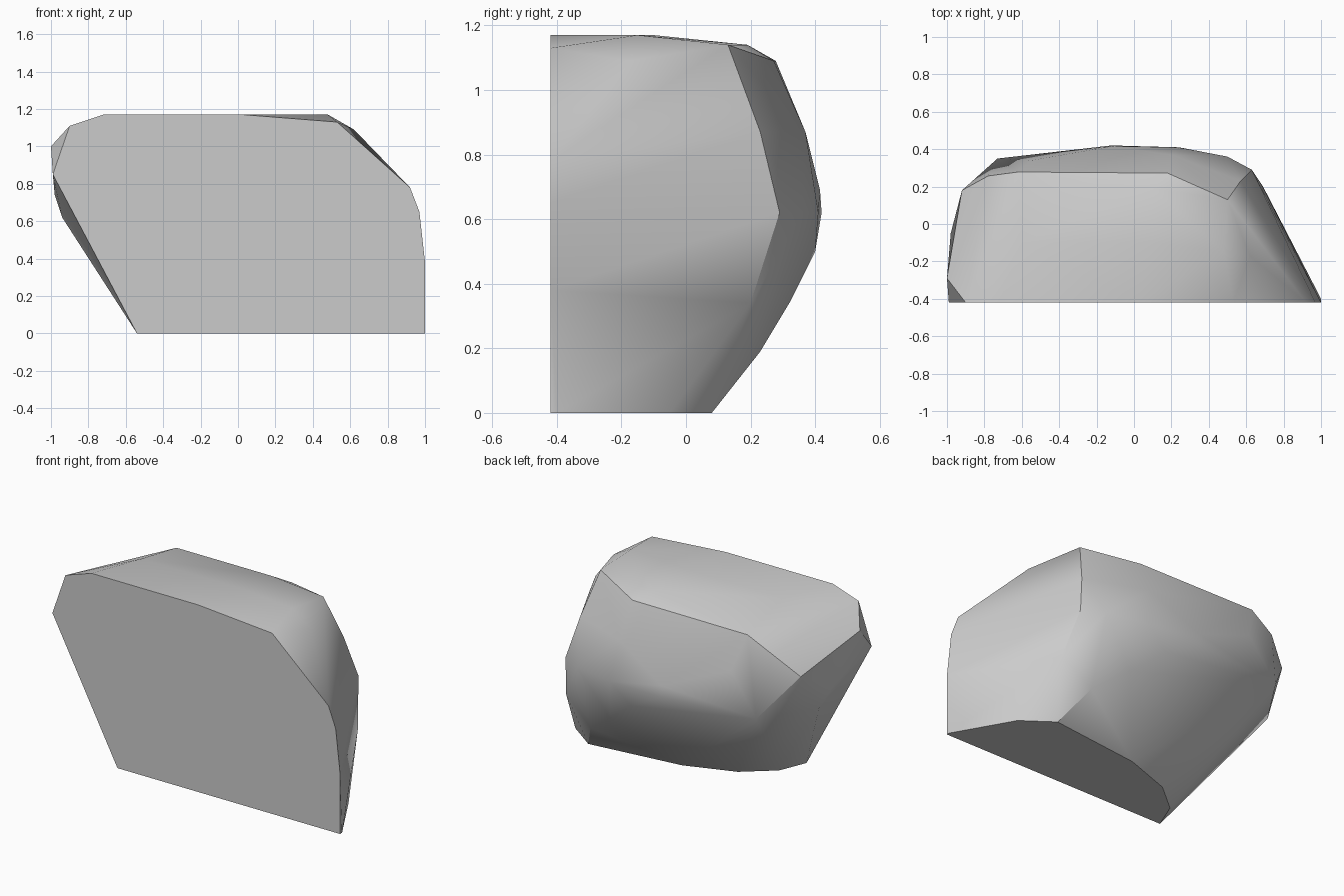
import bpy
import bmesh

# Remove the default object
default = bpy.data.objects.get("Cube")
if default:
    bpy.data.objects.remove(default, do_unlink=True)


def flat_material(name, colour):
    mat = bpy.data.materials.new(name)
    mat.use_nodes = True
    mat.diffuse_color = colour
    mat.node_tree.nodes["Principled BSDF"].inputs["Base Color"].default_value = colour
    return mat


def hull_object(name, points, material):
    """Convex solid wrapped tightly around the given points."""
    bm = bmesh.new()
    for point in points:
        bm.verts.new(point)
    result = bmesh.ops.convex_hull(bm, input=bm.verts)
    unused = {v for v in result["geom_interior"] + result["geom_unused"]
              if isinstance(v, bmesh.types.BMVert)}
    bmesh.ops.delete(bm, geom=list(unused), context="VERTS")
    bmesh.ops.recalc_face_normals(bm, faces=bm.faces)
    mesh = bpy.data.meshes.new(name)
    bm.to_mesh(mesh)
    bm.free()
    mesh.materials.append(material)
    obj = bpy.data.objects.new(name, mesh)
    bpy.context.collection.objects.link(obj)
    return obj


# Flat front face outline, as x and z
FRONT_Y = -0.42
front_outline = [(-.54, 0), (1, 0), (1, .38), (.97, .65), (.92, .78),
                 (.53, 1.13), (.02, 1.17), (-.72, 1.17), (-.9, 1.11), (-.99, .85)]

# Rounded back, as height and the x, y points of each level
back_levels = {
    0: [(1, -.4), (.8, -.05), (.62, .08), (.02, .01), (-.29, -.1), (-.47, -.25)],
    .19: [(.5, .23)],
    .34: [(.69, .2), (.3, .32)],
    .5: [(.1, .4)],
    .62: [(-.94, .03), (-.73, .35), (-.12, .42), (.24, .41), (.5, .36), (.63, .29)],
    .69: [(-.12, .415)],
    .74: [(-.98, -.05)],
    .87: [(-.92, .18), (-.55, .34), (.2, .37), (.57, .23)],
    1: [(-1, -.29), (-.78, .257)],
    1.09: [(-.62, .278), (.18, .272), (.62, -.17)],
    1.14: [(.1, .19), (.5, .13)],
    1.17: [(.48, -.15), (-.6, -.1), (.1, -.1)],
}

points = [(x, FRONT_Y, z) for x, z in front_outline]
for height, level in back_levels.items():
    points += [(x, y, height) for x, y in level]

stone_grey = flat_material("stone grey", (0.6, 0.6, 0.6, 1))
boulder = hull_object("rounded_boulder", points, stone_grey)

# Smooth shading with the hard rims kept
bpy.ops.object.select_all(action="DESELECT")
boulder.select_set(True)
bpy.context.view_layer.objects.active = boulder
bpy.ops.object.shade_smooth_by_angle(angle=0.5236)
